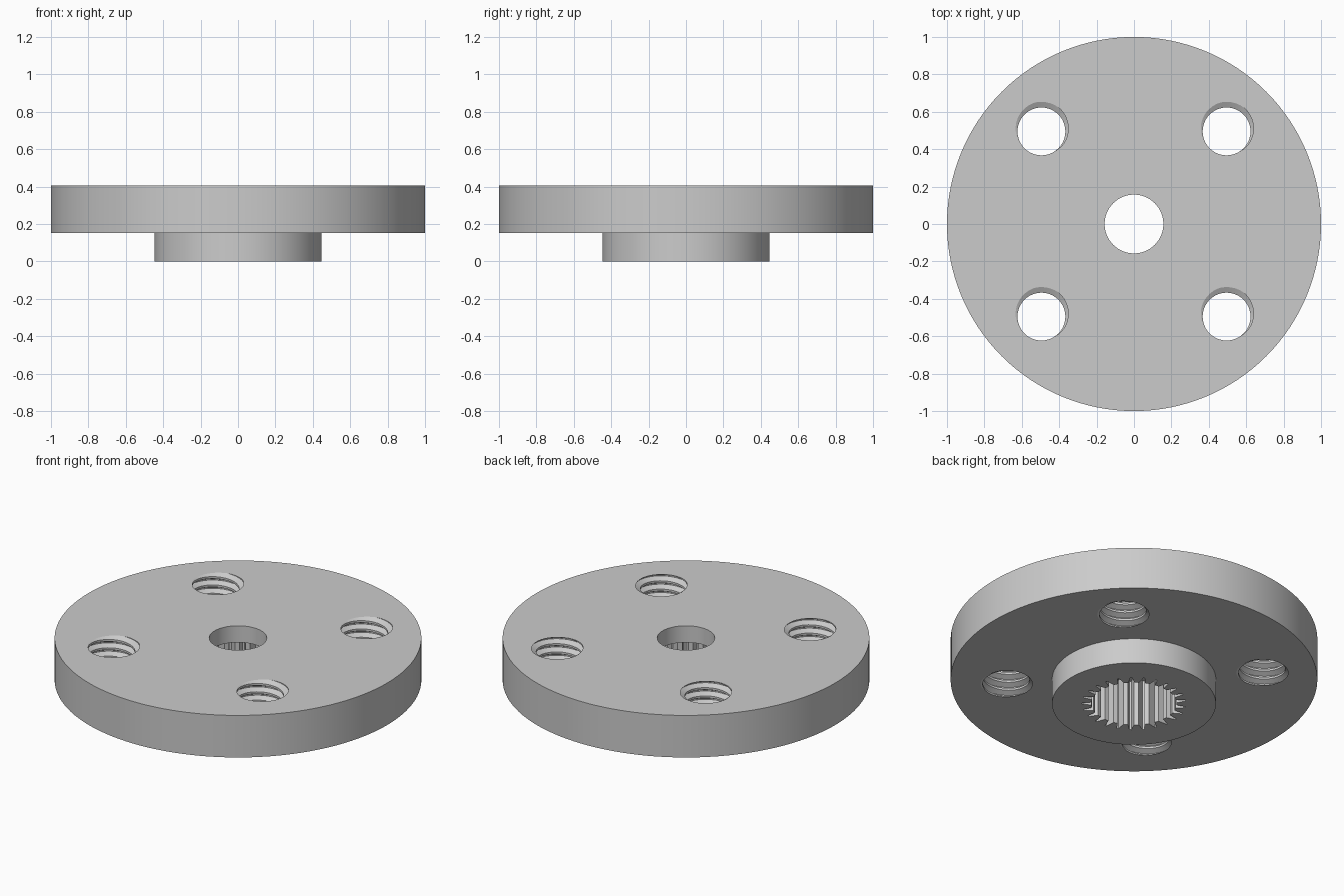
import bpy, bmesh
from math import sin, cos, pi, radians

cube = bpy.data.objects.get("Cube")
if cube:
    bpy.data.objects.remove(cube, do_unlink=True)

TOP, MID = 0.405, 0.152          # upper and lower face of the disc
HOLE = 0.495                     # screw hole offset in x and y
SEGS = 128

metal = bpy.data.materials.new("grey metal")
metal.use_nodes = True
grey = (0.6, 0.6, 0.6, 1)
metal.diffuse_color = grey
for node in metal.node_tree.nodes:
    if node.type == 'BSDF_PRINCIPLED':
        node.inputs["Base Color"].default_value = grey


def finish(name, bm):
    bmesh.ops.recalc_face_normals(bm, faces=bm.faces[:])
    mesh = bpy.data.meshes.new(name)
    bm.to_mesh(mesh)
    bm.free()
    mesh.materials.append(metal)
    obj = bpy.data.objects.new(name, mesh)
    bpy.context.scene.collection.objects.link(obj)
    return obj


def lathe(name, profile, segs=SEGS):
    """Solid of revolution from (radius, z) pairs, closed by flat end caps."""
    bm = bmesh.new()
    rings = [[bm.verts.new((r * cos(2 * pi * i / segs), r * sin(2 * pi * i / segs), z))
              for i in range(segs)] for r, z in profile]
    for a, b in zip(rings, rings[1:]):
        for i in range(segs):
            j = (i + 1) % segs
            bm.faces.new((a[i], a[j], b[j], b[i]))
    bm.faces.new(rings[0])
    bm.faces.new(rings[-1])
    return finish(name, bm)


def spline_cutter(name, teeth, inner, outer, z0, z1):
    """Prism with narrow outward grooves."""
    bm = bmesh.new()
    shape = ((-0.28, inner), (-0.07, outer), (0.07, outer), (0.28, inner))
    points = [(r * cos(a), r * sin(a)) for t in range(teeth) for d, r in shape
              for a in [2 * pi * (t + d) / teeth + pi / 2]]
    face = bm.faces.new([bm.verts.new((x, y, z0)) for x, y in points])
    side = bmesh.ops.extrude_face_region(bm, geom=[face])["geom"]
    for v in side:
        if isinstance(v, bmesh.types.BMVert):
            v.co.z = z1
    return finish(name, bm)


def thread_cutter(name, x, y, pitch=0.05, minor=0.128, major=0.158, turns=9, n=40):
    """Helical screw thread, one strip that wraps onto itself each turn."""
    profile = ((0, minor), (0.25, minor), (0.56, major), (0.69, major))
    k_turn, rows = len(profile), len(profile) * turns
    start = TOP - pitch * (radians(80) / (2 * pi) + 0.625 + turns - 2)
    bm = bmesh.new()
    verts = {}

    def vert(i, k):
        if i == n:
            i, k = 0, k + k_turn
        if (i, k) not in verts:
            step, r = profile[k % k_turn]
            a = 2 * pi * i / n
            z = start + pitch * (i / n + step + k // k_turn)
            verts[i, k] = bm.verts.new((x + r * cos(a), y + r * sin(a), z))
        return verts[i, k]

    for k in range(rows):
        for i in range(n):
            bm.faces.new((vert(i, k), vert(i + 1, k), vert(i + 1, k + 1), vert(i, k + 1)))
    # close both ends with fans
    low = bm.verts.new((x, y, start + pitch / 2))
    high = bm.verts.new((x, y, start + pitch * (turns + 0.5)))
    middle = start + pitch * turns / 2
    for e in [e for e in bm.edges if e.is_boundary]:
        a, b = e.verts
        bm.faces.new((a, b, low if a.co.z < middle else high))
    return finish(name, bm)


def cut(body, cutter):
    mod = body.modifiers.new("cut", 'BOOLEAN')
    mod.operation = 'DIFFERENCE'
    mod.solver = 'EXACT'
    mod.object = cutter
    bpy.context.view_layer.objects.active = body
    bpy.ops.object.modifier_apply(modifier=mod.name)
    bpy.data.objects.remove(cutter, do_unlink=True)


# disc with hub below
body = lathe("flanged_disc", [(0.447, 0), (0.447, MID), (1, MID), (1, TOP)])

# toothed socket in the hub, round bore through the top
cut(body, spline_cutter("socket_cutter", 25, 0.232, 0.284, -0.1, 0.305))
cut(body, lathe("bore_cutter", [(0.157, 0.2), (0.157, 0.6)], 64))

# four threaded screw holes
for sx in (-1, 1):
    for sy in (-1, 1):
        cut(body, thread_cutter("screw_cutter", sx * HOLE, sy * HOLE))

# smooth round walls, sharp rims
bpy.ops.object.select_all(action='DESELECT')
body.select_set(True)
bpy.context.view_layer.objects.active = body
bpy.ops.object.shade_smooth_by_angle(angle=radians(25))
